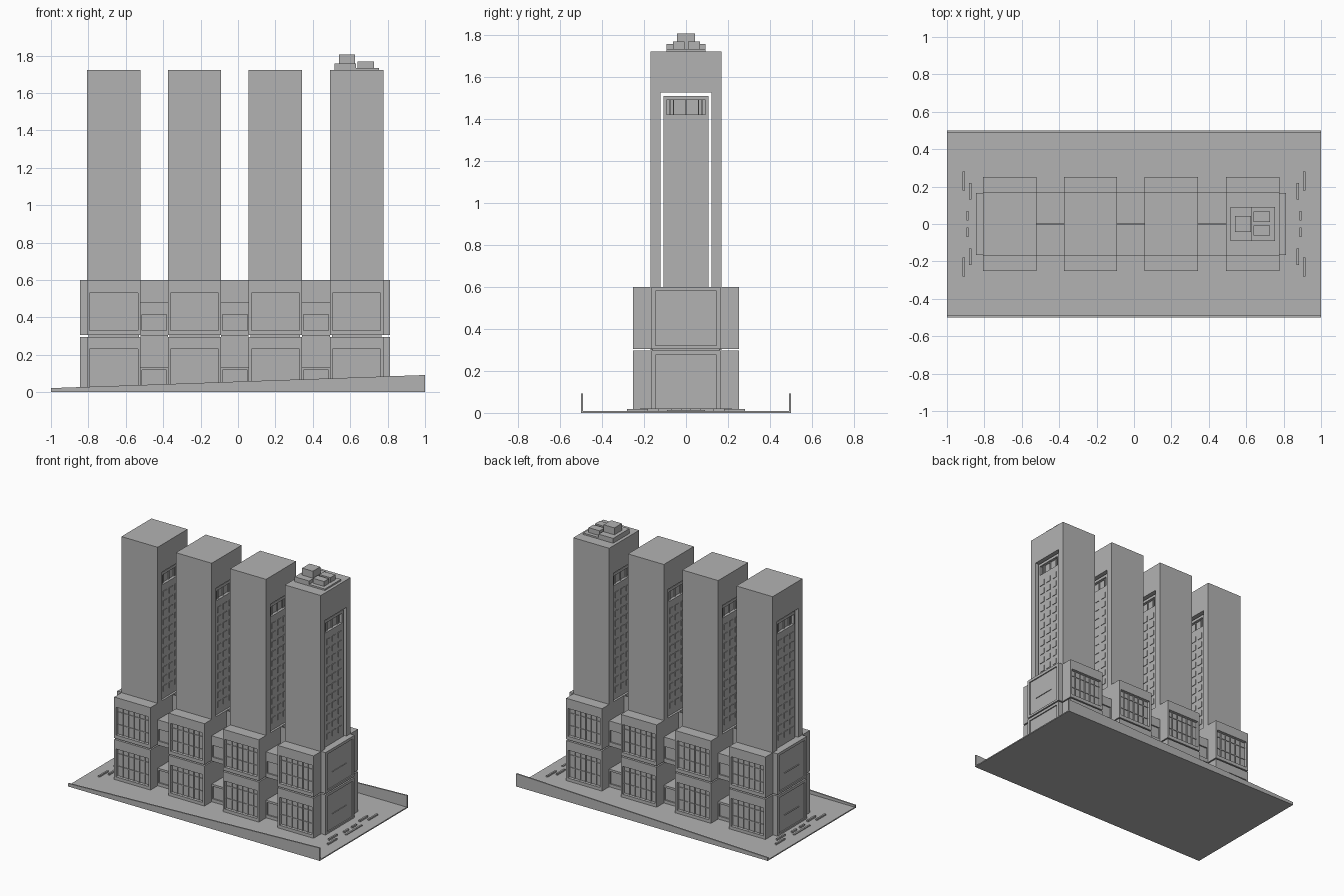
import bpy, bmesh
from mathutils import Vector

cube = bpy.data.objects.get("Cube")
if cube:
    bpy.data.objects.remove(cube, do_unlink=True)

grey = bpy.data.materials.new("plain grey")
grey.use_nodes = True
COLOUR = (0.45, 0.45, 0.45, 1)
grey.diffuse_color = COLOUR
grey.node_tree.nodes["Principled BSDF"].inputs["Base Color"].default_value = COLOUR


def finish(name, bm):
    mesh = bpy.data.meshes.new(name)
    bm.to_mesh(mesh)
    bm.free()
    mesh.materials.append(grey)
    obj = bpy.data.objects.new(name, mesh)
    bpy.context.collection.objects.link(obj)
    return obj


def boxes(name, parts):
    """One object from (x0, x1, y0, y1, z0, z1) boxes."""
    bm = bmesh.new()
    for x0, x1, y0, y1, z0, z1 in parts:
        lo, hi = Vector((x0, y0, z0)), Vector((x1, y1, z1))
        for v in bmesh.ops.create_cube(bm, size=1)["verts"]:
            v.co = (lo + hi) / 2 + v.co * (hi - lo)
    return finish(name, bm)


def both_sides(x0, x1, y0, y1, z0, z1):
    """The box and its mirror image in y."""
    return [(x0, x1, y0, y1, z0, z1), (x0, x1, -y1, -y0, z0, z1)]


TOWERS = [(-0.808, -0.52), (-0.375, -0.09), (0.057, 0.342), (0.492, 0.777)]
STOREYS = [(0.005, 0.03, 0.23, 0.296), (0.305, 0.33, 0.53, 0.6)]

# Ground slab and the two sloping kerb walls
boxes("ground_slab", [(-1, 1, -0.5, 0.5, 0, 0.008)])
for name, y in (("front_kerb", -0.5), ("back_kerb", 0.49)):
    bm = bmesh.new()
    profile = [(-1, 0), (1, 0), (1, 0.092), (-1, 0.022)]
    face = bm.faces.new([bm.verts.new((x, y, z)) for x, z in profile])
    out = bmesh.ops.extrude_face_region(bm, geom=[face])["geom"]
    bmesh.ops.translate(bm, vec=(0, 0.01, 0),
                        verts=[g for g in out if isinstance(g, bmesh.types.BMVert)])
    bmesh.ops.recalc_face_normals(bm, faces=bm.faces)
    finish(name, bm)

for n, (x0, x1) in enumerate(TOWERS, 1):
    # Two-storey podium with deep-set windows on front and back
    parts = [(x0 + 0.01, x1 - 0.01, -0.16, 0.16, 0.005, 0.598)]
    bars = []
    for z0, sill, head, z1 in STOREYS:
        parts += [(x0, x1, -0.23, 0.23, z0, z1)]
        parts += both_sides(x0, x1, 0.23, 0.252, z0, sill)
        parts += both_sides(x0, x1, 0.23, 0.252, head, z1)
        for a, b in ((x0, x0 + 0.014), (x1 - 0.014, x1)):
            parts += both_sides(a, b, 0.23, 0.252, sill, head)
        step = (x1 - x0 - 0.028) / 6
        for i in range(1, 6):
            x = x0 + 0.014 + i * step
            bars += both_sides(x - 0.003, x + 0.003, 0.229, 0.237, sill, head)
        for f in (0.35, 0.8):
            z = sill + f * (head - sill)
            bars += both_sides(x0 + 0.014, x1 - 0.014, 0.229, 0.235, z - 0.002, z + 0.002)
    boxes(f"podium_{n}", parts)
    boxes(f"podium_window_bars_{n}", bars)

    # Tower shell: two tall slabs bridged at the top, open from end to end
    boxes(f"tower_shell_{n}", both_sides(x0, x1, 0.122, 0.17, 0.598, 1.525)
          + [(x0, x1, -0.17, 0.17, 1.525, 1.722)])

    # Inner core standing free within the shell, with a recessed grille on top
    c0, c1 = x0 + 0.015, x1 - 0.015
    core = [(c0, c1, -0.108, 0.108, 0.598, 1.42),
            (c0 + 0.02, c1 - 0.02, -0.108, 0.108, 1.42, 1.49),
            (c0, c1, -0.108, 0.108, 1.49, 1.51)]
    core += both_sides(c0, c1, 0.093, 0.108, 1.42, 1.49)
    for y in (-0.075, -0.06, 0, 0.06, 0.075):
        core += [(c0 + 0.012, c1 - 0.012, y - 0.003, y + 0.003, 1.42, 1.49)]
    boxes(f"tower_core_{n}", core)

    # Rows of shallow windows on both end faces of the core
    panes = []
    for row in range(11):
        z = 0.65 + row * 0.068
        for y in (-0.065, 0, 0.065):
            panes += [(c0 - 0.004, c0 + 0.002, y - 0.02, y + 0.02, z, z + 0.04),
                      (c1 - 0.002, c1 + 0.004, y - 0.02, y + 0.02, z, z + 0.04)]
    boxes(f"core_windows_{n}", panes)

# Links between podiums: stacked bays around a thin middle wall
for n, (left, right) in enumerate(zip(TOWERS, TOWERS[1:]), 1):
    a, b = left[1], right[0]
    parts = [(a, b, -0.004, 0.004, 0.005, 0.6)]
    for z0, sill, head, z1 in ((0.005, 0.03, 0.12, 0.135), (0.3, 0.33, 0.415, 0.482)):
        parts += [(a, b, -0.16, 0.16, z0, z1)]
        parts += both_sides(a, b, 0.16, 0.17, z0, sill)
        parts += both_sides(a, b, 0.16, 0.17, head, z1)
        parts += both_sides(a, a + 0.007, 0.16, 0.17, sill, head)
        parts += both_sides(b - 0.007, b, 0.16, 0.17, sill, head)
    boxes(f"link_{n}", parts)

# End bays with a shallow framed panel on the outer face
for name, inner, outer in (("left_end_bay", 0.775, 0.812), ("right_end_bay", -0.806, -0.845)):
    s = 1 if outer > 0 else -1
    face = outer - s * 0.008
    lo, hi = sorted((inner, face))
    f0, f1 = sorted((face, outer))
    parts = []
    for z0, sill, head, z1 in STOREYS:
        parts += [(lo, hi, -0.165, 0.165, z0, z1),
                  (f0, f1, -0.165, 0.165, z0, z0 + 0.015),
                  (f0, f1, -0.165, 0.165, z1 - 0.02, z1)]
        parts += both_sides(f0, f1, 0.145, 0.165, z0, z1)
        z = (z0 + z1) / 2 - 0.025
        parts += [(f0, f1 - 0.003 if s > 0 else f1, -0.08, 0.08, z, z + 0.003)]
    boxes(name, parts)

# Rooftop machinery on the last tower
boxes("roof_machinery", [
    (0.515, 0.63, -0.092, 0.092, 1.72, 1.757),
    (0.54, 0.625, -0.042, 0.042, 1.757, 1.807),
    (0.63, 0.755, -0.092, 0.092, 1.72, 1.733),
    (0.64, 0.728, 0.01, 0.066, 1.733, 1.768),
    (0.64, 0.728, -0.062, -0.008, 1.733, 1.768)])

# Low benches and kerbs on the paving at both ends
for name, s in (("left_paving_benches", 1), ("right_paving_benches", -1)):
    parts = []
    for x, y0, y1, h in ((0.91, 0.18, 0.28, 0.018), (0.92, -0.08, 0.09, 0.014),
                         (0.875, 0.13, 0.22, 0.02), (0.89, 0.02, 0.07, 0.02)):
        cx = s * x
        parts += both_sides(cx - 0.006, cx + 0.006, y0, y1, 0.006, h)
    boxes(name, parts)
